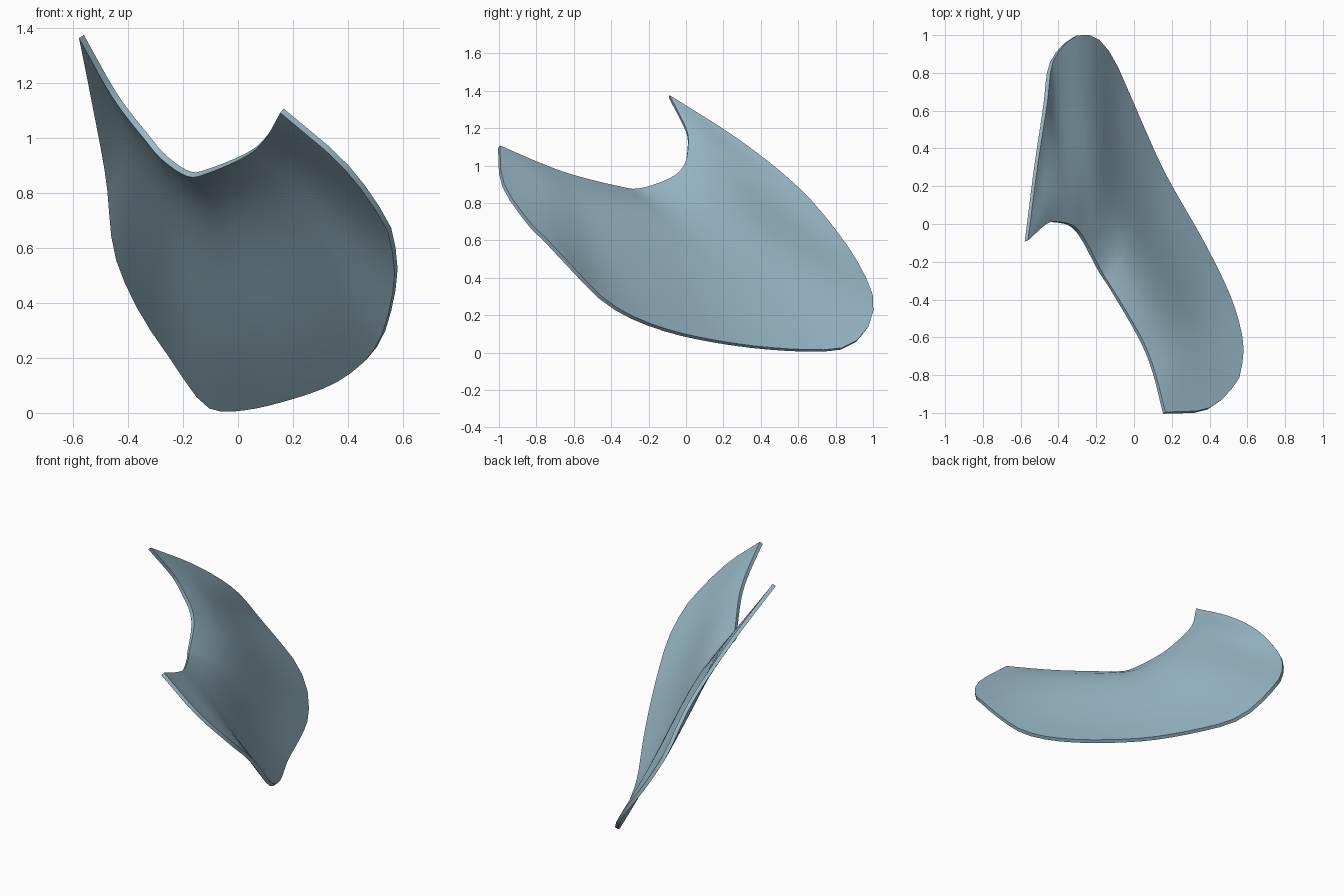
import bpy
import bmesh
from math import sin, pi
from mathutils import Vector

cube = bpy.data.objects.get("Cube")
if cube:
    bpy.data.objects.remove(cube, do_unlink=True)

COLUMNS = 44      # steps from one tip to the other
ROWS = 10         # steps from the notch to the outer rim
THICKNESS = 0.022
SWELL = 0.055     # height of the swelling beside the notch

# Both rims run from the tall tip to the front tip
TALL_TIP = (-.57, -.09, 1.37)
FRONT_TIP = (.16, -1, 1.1)

notch_rim = [
    TALL_TIP, (-.47, 0, 1.19), (-.41, .01, 1.1), (-.33, -.01, 1),
    (-.27, -.08, .93), (-.18, -.25, .87), (-.11, -.36, .88),
    (.03, -.6, .94), (.1, -.77, 1), FRONT_TIP,
]
outer_rim = [
    TALL_TIP, (-.52, .3, 1.12), (-.47, .63, .85), (-.44, .85, .58),
    (-.35, .97, .37), (-.27, 1, .25), (-.19, .97, .13),
    (-.11, .86, .03), (-.02, .66, .01), (.15, .28, .04),
    (.37, -.11, .12), (.51, -.4, .25), (.57, -.61, .45),
    (.57, -.72, .57), (.54, -.84, .69), (.39, -.98, .9), FRONT_TIP,
]
upper_side = Vector((.73, .43, .53))


def smooth_path(points, steps=12):
    """Catmull-Rom curve through the points, as a dense list."""
    pts = [Vector(p) for p in points]
    pts = [2 * pts[0] - pts[1]] + pts + [2 * pts[-1] - pts[-2]]
    path = []
    for a, b, c, d in zip(pts, pts[1:], pts[2:], pts[3:]):
        for i in range(steps):
            t = i / steps
            path.append(0.5 * (2 * b + (c - a) * t
                               + (2 * a - 5 * b + 4 * c - d) * t ** 2
                               + (3 * b - a - 3 * c + d) * t ** 3))
    path.append(pts[-2])
    return path


def resample(path, count):
    """Points spaced evenly by length along a dense path."""
    lengths = [0.0]
    for a, b in zip(path, path[1:]):
        lengths.append(lengths[-1] + (b - a).length)
    result, k = [], 0
    for i in range(count + 1):
        target = lengths[-1] * i / count
        while k < len(path) - 2 and lengths[k + 1] < target:
            k += 1
        span = lengths[k + 1] - lengths[k]
        result.append(path[k].lerp(path[k + 1], (target - lengths[k]) / span))
    return result


def sheet_point(a, b, along, across):
    """Point between the rims, swollen near the middle of the notch."""
    rise = across * (1 - across) ** 3 / 0.105
    return a.lerp(b, across) + upper_side * SWELL * rise * sin(pi * along) ** 2


def flat_material(name, color):
    mat = bpy.data.materials.new(name)
    mat.use_nodes = True
    mat.diffuse_color = color
    mat.node_tree.nodes["Principled BSDF"].inputs["Base Color"].default_value = color
    return mat


# Curved sheet stretched between the two rims
inner = resample(smooth_path(notch_rim), COLUMNS)
outer = resample(smooth_path(outer_rim), COLUMNS)

bm = bmesh.new()
grid = [[bm.verts.new(sheet_point(a, b, c / COLUMNS, r / ROWS))
         for r in range(ROWS + 1)]
        for c, (a, b) in enumerate(zip(inner, outer))]
for left, right in zip(grid, grid[1:]):
    for r in range(ROWS):
        bm.faces.new((left[r], left[r + 1], right[r + 1], right[r]))
bmesh.ops.remove_doubles(bm, verts=bm.verts, dist=0.0005)
bmesh.ops.recalc_face_normals(bm, faces=bm.faces)

mesh = bpy.data.meshes.new("curved_shell")
bm.to_mesh(mesh)
bm.free()
shell = bpy.data.objects.new("curved_shell", mesh)
bpy.context.collection.objects.link(shell)
mesh.materials.append(flat_material("pale_blue", (0.32, 0.49, 0.58, 1)))

# Even thickness with a crisp rim
solid = shell.modifiers.new("thickness", 'SOLIDIFY')
solid.thickness = THICKNESS
solid.offset = 0

bpy.context.view_layer.objects.active = shell
shell.select_set(True)
bpy.ops.object.modifier_apply(modifier=solid.name)
bpy.ops.object.shade_smooth_by_angle()
